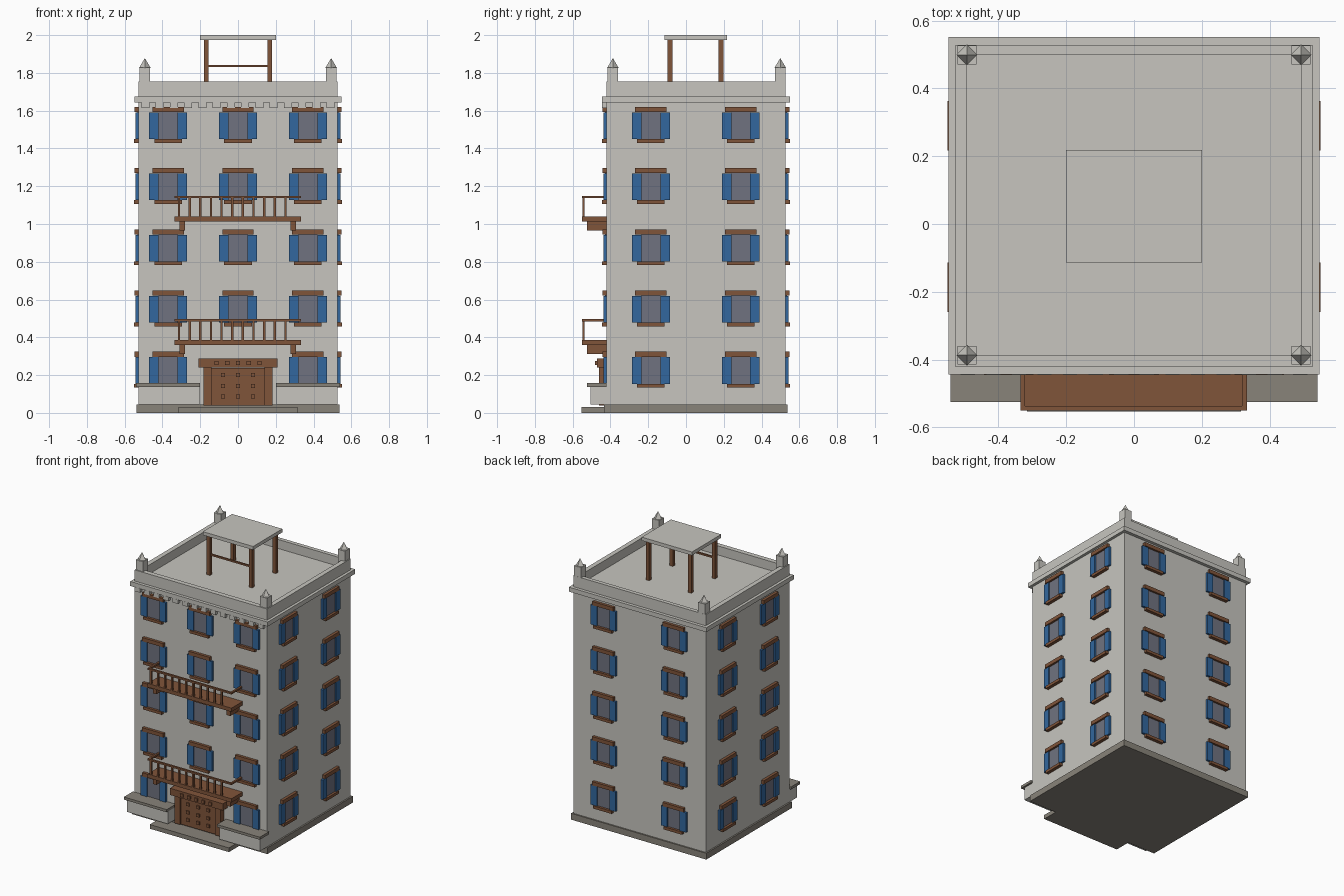
import bpy, bmesh, math
from mathutils import Matrix, Vector

if "Cube" in bpy.data.objects:
    bpy.data.objects.remove(bpy.data.objects["Cube"])


def material(name, rgb):
    m = bpy.data.materials.new(name)
    m.diffuse_color = (*rgb, 1)
    m.use_nodes = True
    m.node_tree.nodes["Principled BSDF"].inputs["Base Color"].default_value = m.diffuse_color
    return m


STONE = material("pale stone", (0.57, 0.56, 0.52))
DARK = material("dark stone", (0.25, 0.23, 0.195))
WOOD = material("brown wood", (0.216, 0.089, 0.042))
BLUE = material("blue paint", (0.032, 0.136, 0.342))
GLASS = material("grey glass", (0.162, 0.171, 0.216))


def add_box(bm, x0, x1, y0, y1, z0, z1, frame=None):
    """Add a box from its limits, optionally moved by a frame matrix."""
    m = Matrix.Translation(((x0 + x1) / 2, (y0 + y1) / 2, (z0 + z1) / 2)) @ \
        Matrix.Diagonal((x1 - x0, y1 - y0, z1 - z0, 1))
    bmesh.ops.create_cube(bm, size=1, matrix=(frame or Matrix()) @ m)


def finish(name, bm, mat):
    me = bpy.data.meshes.new(name)
    bm.to_mesh(me)
    bm.free()
    me.materials.append(mat)
    ob = bpy.data.objects.new(name, me)
    bpy.context.collection.objects.link(ob)
    return ob


def boxes(name, mat, limits, frames=(None,)):
    bm = bmesh.new()
    for frame in frames:
        for lim in limits:
            add_box(bm, *lim, frame)
    return finish(name, bm, mat)


# Main footprint
W, YF, YB = 0.527, -0.422, 0.528
FLOOR = 0.324

# Tower, plinth and entrance step
boxes("tower", STONE, [(-W, W, YF, YB, 0.04, 1.65)])
boxes("plinth", DARK, [(-0.538, 0.538, -0.435, 0.538, 0, 0.045)])
boxes("entrance_step", DARK, [(-0.315, 0.315, -0.553, -0.43, 0, 0.03)])

# Cornice and roof deck
boxes("cornice", STONE, [(-0.547, 0.547, -0.444, 0.551, 1.643, 1.675)])
boxes("roof_deck", STONE, [(-0.5, 0.5, -0.39, 0.505, 1.67, 1.69)])

# Parapet ring
PI, PF, PB = 0.493, -0.387, 0.499
boxes("parapet", STONE, [
    (-W, W, YF, PF, 1.675, 1.755), (-W, W, PB, YB, 1.675, 1.755),
    (-W, -PI, PF, PB, 1.675, 1.755), (PI, W, PF, PB, 1.675, 1.755)])

# Row of dentils under the front cornice
boxes("dentils", STONE, [
    (x - 0.021, x + 0.021, -0.445, YF, 1.615, 1.645)
    for x in (-0.49 + 0.0754 * i for i in range(14))])

# Corner finials: square post with a pointed cap
bm = bmesh.new()
for x in (-PI, PI):
    for y in (PF, PB):
        add_box(bm, x - 0.028, x + 0.028, y - 0.028, y + 0.028, 1.68, 1.828)
        bmesh.ops.create_cone(bm, cap_ends=True, segments=4, radius1=0.031, radius2=0,
                              depth=0.052, matrix=Matrix.Translation((x, y, 1.852)))
finish("corner_finials", bm, STONE)

# Rooftop shelter
boxes("shelter_roof", STONE, [(-0.2, 0.2, -0.114, 0.218, 1.975, 2.0)])
boxes("shelter_posts", WOOD, [
    (x - 0.0125, x + 0.0125, y - 0.0125, y + 0.0125, 1.68, 1.976)
    for x in (-0.168, 0.168) for y in (-0.085, 0.185)])
boxes("shelter_crossbar", WOOD, [(-0.168, 0.168, -0.091, -0.079, 1.83, 1.842)])


# Window frames: local x along the wall, local -y outward, z = top of the lintel
def wall_frame(x, y, z, turn):
    return Matrix.Translation((x, y, z)) @ Matrix.Rotation(math.radians(turn), 4, 'Z')


frames = []
for i in range(5):
    top = 0.324 + FLOOR * i
    for x in (-0.37, 0, 0.37):
        if x or i:      # the door takes the middle bay at ground level
            frames.append(wall_frame(x, YF, top, 0))
    for x in (-0.28, 0.28):
        frames.append(wall_frame(x, YB, top, 180))
    for y in (-0.186, 0.29):
        frames.append(wall_frame(W, y, top, 90))
        frames.append(wall_frame(-W, y, top, -90))

boxes("window_glass", GLASS, [(-0.052, 0.052, -0.006, 0.005, -0.172, -0.02)], frames)
boxes("shutters", BLUE, [(-0.1, -0.05, -0.015, 0.005, -0.17, -0.029),
                         (0.05, 0.1, -0.015, 0.005, -0.17, -0.029)], frames)
boxes("lintels", WOOD, [(-0.083, 0.083, -0.02, 0.005, -0.027, 0)], frames)
boxes("sills", WOOD, [(-0.073, 0.073, -0.023, 0.005, -0.19, -0.17)], frames)

# Low walls with caps on both sides of the door
for side, name in ((-1, "left"), (1, "right")):
    a, b = sorted((side * 0.205, side * 0.528))
    boxes(name + "_low_wall", STONE, [(a, b, -0.505, YF, 0.045, 0.14)])
    a, b = sorted((side * 0.2, side * 0.541))
    boxes(name + "_low_wall_cap", DARK, [(a, b, -0.525, YF, 0.138, 0.157)])

# Door: frame, recessed leaf, head beam and square studs
boxes("door_frame", WOOD, [(-0.183, -0.14, -0.46, YF, 0.04, 0.242),
                           (0.14, 0.183, -0.46, YF, 0.04, 0.242)])
boxes("door_leaf", WOOD, [(-0.142, 0.142, -0.45, YF, 0.04, 0.238)])
boxes("door_head", WOOD, [(-0.21, 0.21, -0.472, YF, 0.24, 0.288)])
studs = [(x, z, -0.45) for x in (-0.08, 0, 0.08) for z in (0.087, 0.142, 0.2)]
studs += [(0.0565 * i, 0.264, -0.472) for i in range(-2, 3)]
boxes("door_studs", WOOD, [(x - 0.011, x + 0.011, y - 0.009, y + 0.002, z - 0.011, z + 0.011)
                           for x, z, y in studs])

# Two balconies: slab, brackets, handrail and balusters
for name, z in (("lower", 0.36), ("upper", 1.012)):
    boxes(name + "_balcony_slab", WOOD, [(-0.335, 0.333, -0.55, YF, z, z + 0.027)])
    boxes(name + "_balcony_brackets", WOOD, [
        (x - 0.014, x + 0.014, -0.525, YF, z - 0.047, z + 0.002) for x in (-0.295, 0.292)])
    r0, r1 = z + 0.125, z + 0.137
    boxes(name + "_balcony_handrail", WOOD, [
        (-0.335, 0.333, -0.55, -0.536, r0, r1),
        (-0.335, -0.321, -0.536, YF, r0, r1), (0.319, 0.333, -0.536, YF, r0, r1)])
    boxes(name + "_balcony_balusters", WOOD, [
        (x - 0.006, x + 0.006, -0.549, -0.537, z + 0.02, r0 + 0.002)
        for x in (-0.312 + 0.0563 * i for i in range(11))])
